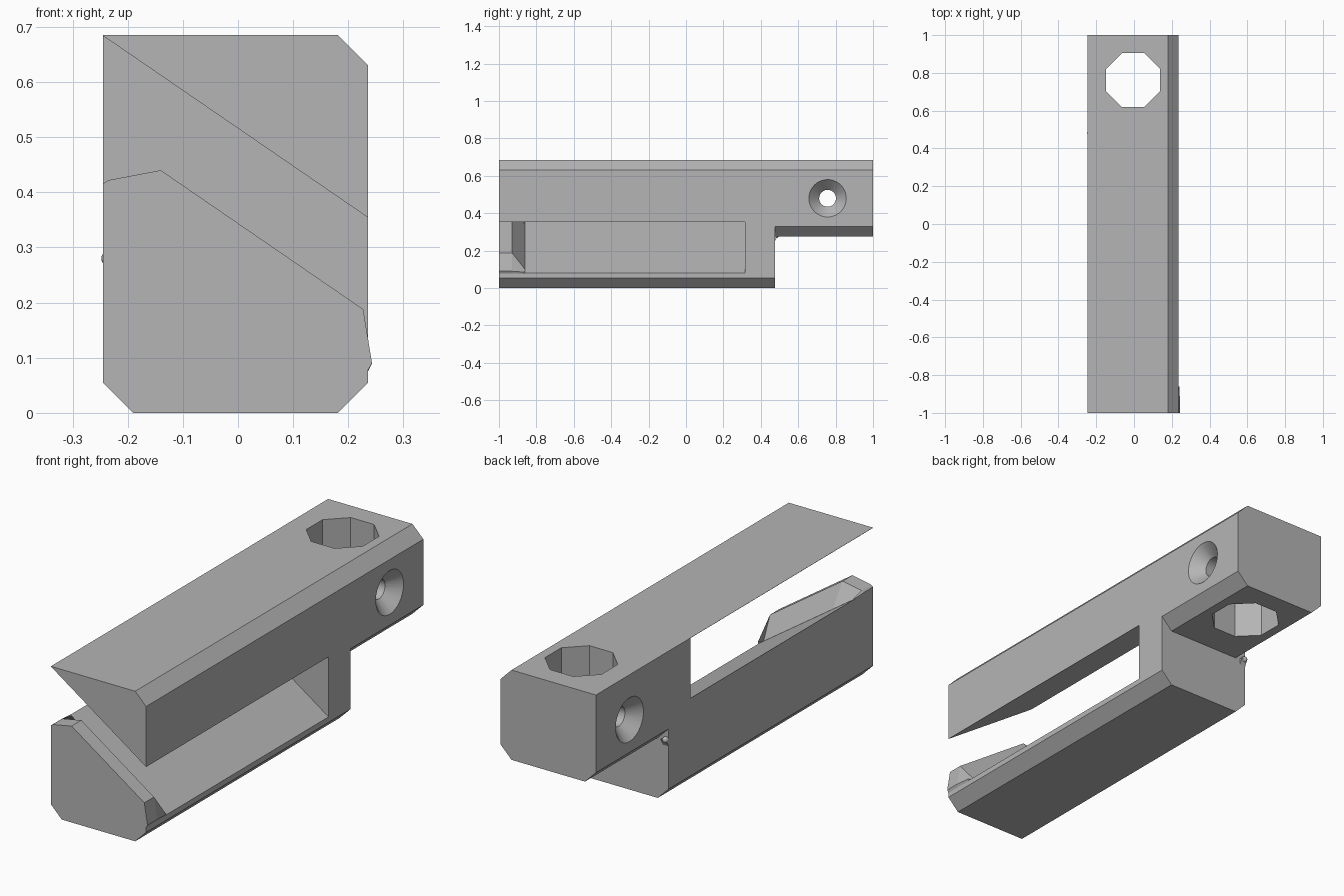
import bpy, bmesh, math
from mathutils import Matrix

if "Cube" in bpy.data.objects:
    bpy.data.objects.remove(bpy.data.objects["Cube"])

grey = bpy.data.materials.new("plain grey")
grey.use_nodes = True
grey.diffuse_color = (0.46, 0.46, 0.46, 1)
grey.node_tree.nodes["Principled BSDF"].inputs["Base Color"].default_value = grey.diffuse_color


def finish(name, bm):
    bmesh.ops.recalc_face_normals(bm, faces=bm.faces)
    mesh = bpy.data.meshes.new(name)
    bm.to_mesh(mesh)
    bm.free()
    mesh.materials.append(grey)
    ob = bpy.data.objects.new(name, mesh)
    bpy.context.collection.objects.link(ob)
    return ob


def loft(name, rings):
    """Skin (x, z) rings, each given with its y position."""
    bm = bmesh.new()
    loops = [[bm.verts.new((x, y, z)) for x, z in ring] for y, ring in rings]
    for a, b in zip(loops, loops[1:]):
        for i in range(len(a)):
            j = (i + 1) % len(a)
            bm.faces.new((a[i], a[j], b[j], b[i]))
    bm.faces.new(loops[0])
    bm.faces.new(loops[-1])
    return finish(name, bm)


def prism(name, profile, y0, y1):
    return loft(name, [(y0, profile), (y1, profile)])


def cone(name, r1, r2, depth, sides, matrix):
    bm = bmesh.new()
    bmesh.ops.create_cone(bm, cap_ends=True, segments=sides, radius1=r1,
                          radius2=r2, depth=depth, matrix=matrix)
    return finish(name, bm)


L, R, TOP, C = -0.245, 0.236, 0.685, 0.055
SLOPE = (0.355 - TOP) / (R - L)

# Long block with three chamfered edges
body = prism("clamp_body", [(L, C), (L + C, 0), (R - C, 0), (R, C),
                            (R, TOP - C), (R - C, TOP), (L, TOP)], -1, 1)

# Step under the rear end, leaving chamfered lower edges
STEP, out = 0.275, 0.07
cutters = [prism("step_cutter", [
    (L - out, -0.1), (R + out, -0.1), (R + out, STEP + C + out), (R - C, STEP),
    (L + C, STEP), (L - out, STEP + C + out)], 0.475, 1.1)]

# Slanted slot, open to the front and both sides
def slant(x, z_left):
    return (x, z_left + (x - L) * SLOPE)

cutters.append(prism("slot_cutter", [
    slant(-0.4, 0.41), slant(0.4, 0.41), slant(0.4, TOP - 0.001),
    slant(-0.4, TOP - 0.001)], -1.1, 0.316))

# Octagonal vertical hole
flat_radius = 0.1425 / math.cos(math.pi / 8)
cutters.append(cone("octagon_cutter", flat_radius, flat_radius, 2, 8,
                    Matrix.Translation((-0.005, 0.762, 0.5))
                    @ Matrix.Rotation(math.pi / 8, 4, 'Z')))

# Cross hole with a countersink on each side
across = Matrix.Rotation(math.pi / 2, 4, 'Y')
cutters.append(cone("screw_cutter", 0.045, 0.045, 1, 40,
                    Matrix.Translation((0, 0.757, 0.48)) @ across))
for side, wall in ((1, R), (-1, L)):
    r1, r2 = (0.04, 0.11) if side > 0 else (0.11, 0.04)
    cutters.append(cone("countersink_cutter", r1, r2, 0.07, 40,
                        Matrix.Translation((wall - side * 0.025, 0.757, 0.48)) @ across))

bpy.context.view_layer.objects.active = body
for cutter in cutters:
    cutter.hide_render = True
    mod = body.modifiers.new(cutter.name, 'BOOLEAN')
    mod.operation = 'DIFFERENCE'
    mod.solver = 'EXACT'
    mod.object = cutter
    bpy.ops.object.modifier_apply(modifier=mod.name)
    bpy.data.objects.remove(cutter)

# Retaining lip across the front of the slot, ramped at its back
lip = [(L, 0.40), (L, 0.415), (-0.235, 0.422), (-0.14, 0.44), (0.227, 0.188),
       (0.243, 0.09), (R, 0.078), (R, 0.065)]
foot = [(L, 0.40), slant(L, 0.411), slant(-0.24, 0.411), slant(-0.14, 0.411),
        slant(0.21, 0.411), (0.24, 0.085), (R, 0.076), (R, 0.065)]
loft("front_lip", [(-1, lip), (-0.93, lip), (-0.86, foot)])

# Small nub in the step corner
bm = bmesh.new()
bmesh.ops.create_uvsphere(bm, u_segments=16, v_segments=8, radius=0.014,
                          matrix=Matrix.Translation((L + 0.011, 0.482, 0.28)))
nub = finish("corner_nub", bm)
bm = bmesh.new()
wedge = [[bm.verts.new((x, y, z)) for y, z in ((0.47, 0.24), (0.49, 0.28), (0.47, 0.28))]
         for x in (L, L + 0.03)]
for tri in wedge:
    bm.faces.new(tri)
for i in range(3):
    j = (i + 1) % 3
    bm.faces.new((wedge[0][i], wedge[0][j], wedge[1][j], wedge[1][i]))
finish("corner_fillet", bm)

# Round holes and nub smooth, flat faces sharp
bpy.ops.object.select_all(action='DESELECT')
for ob in (body, nub):
    ob.select_set(True)
bpy.ops.object.shade_smooth_by_angle(angle=math.radians(30))
